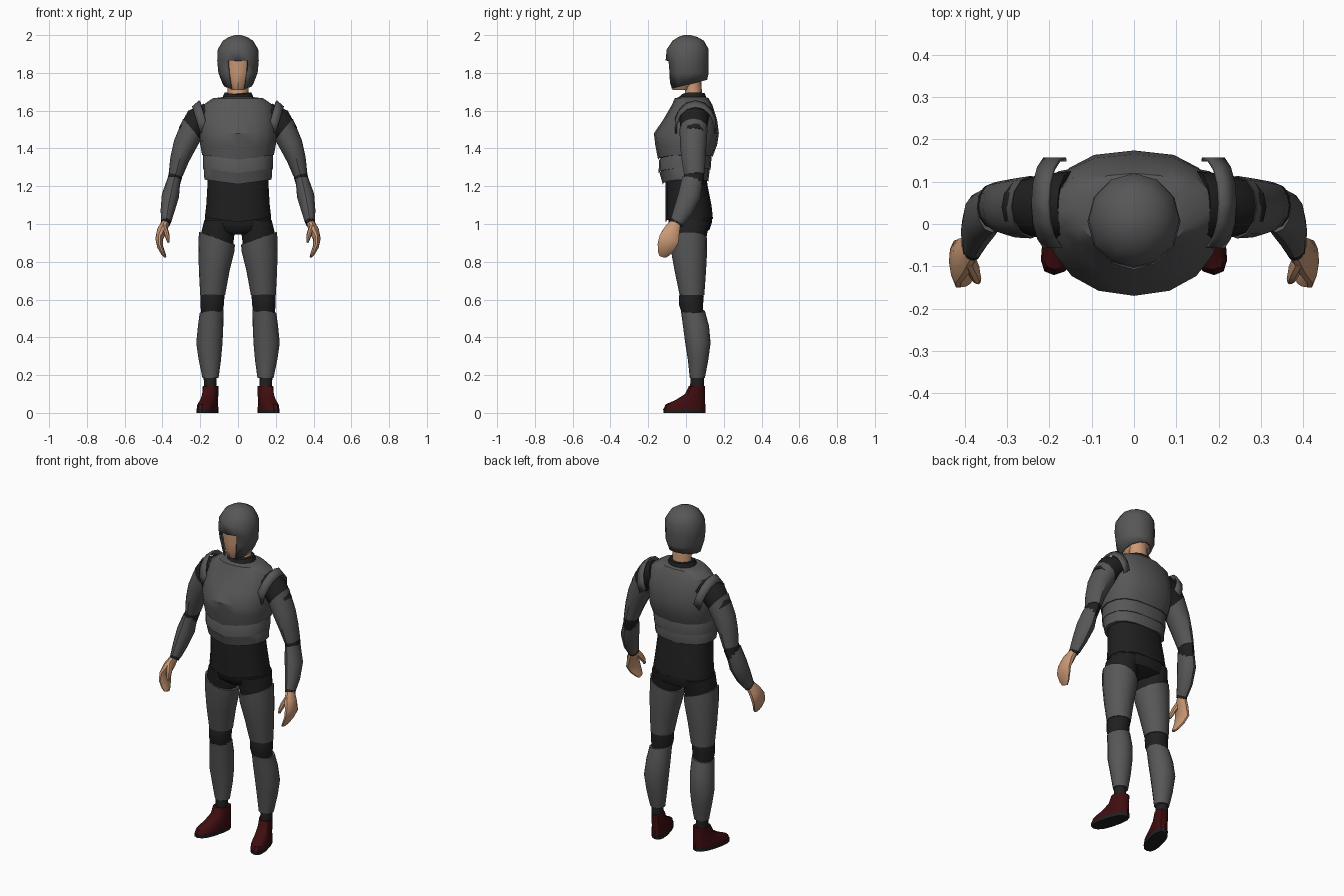
import bpy, bmesh, math
from mathutils import Vector

if "Cube" in bpy.data.objects:
    bpy.data.objects.remove(bpy.data.objects["Cube"])


def material(name, rgb):
    m = bpy.data.materials.new(name)
    m.diffuse_color = (*rgb, 1)
    m.use_nodes = True
    m.node_tree.nodes["Principled BSDF"].inputs["Base Color"].default_value = m.diffuse_color
    return m


GREY = material("armor_grey", (0.095, 0.095, 0.095))
DARK = material("cloth_black", (0.014, 0.014, 0.014))
RED = material("boot_red", (0.05, 0.004, 0.005))
SKIN = material("skin", (0.6, 0.32, 0.18))


def finish(name, bm, mat, mirror=False, thick=0):
    bmesh.ops.recalc_face_normals(bm, faces=bm.faces)
    me = bpy.data.meshes.new(name)
    bm.to_mesh(me)
    bm.free()
    ob = bpy.data.objects.new(name, me)
    bpy.context.collection.objects.link(ob)
    me.materials.append(mat)
    if thick:
        s = ob.modifiers.new("thickness", 'SOLIDIFY')
        s.thickness = thick
    if mirror:
        ob.modifiers.new("mirror", 'MIRROR')
    return ob


def skin_rings(rings, cap_start=True, cap_end=True):
    """Bridge lists of points into a closed tube."""
    bm = bmesh.new()
    vs = [[bm.verts.new(p) for p in r] for r in rings]
    n = len(vs[0])
    for a, b in zip(vs, vs[1:]):
        for i in range(n):
            j = (i + 1) % n
            bm.faces.new((a[i], a[j], b[j], b[i]))
    if cap_start:
        bm.faces.new(vs[0])
    if cap_end:
        bm.faces.new(vs[-1])
    return bm


def stack(rings, n=16, ef=1.0, eb=1.0, skew=0.0):
    """Horizontal rings: z, x0, x1, y_front, y_back, [x tilt, y tilt, front dip]."""
    out = []
    for r in rings:
        z, x0, x1, yf, yb, tx, ty, dip = (list(r) + [0, 0, 0])[:8]
        cx, cy, hx, hy = (x0 + x1) / 2, (yf + yb) / 2, (x1 - x0) / 2, (yb - yf) / 2
        pts = []
        for i in range(n):
            a = 2 * math.pi * i / n
            s, c = math.sin(a), -math.cos(a)      # first point faces front
            e = ef if c < 0 else eb
            s = math.copysign(abs(s) ** e, s) if abs(s) > 1e-6 else 0
            c = math.copysign(abs(c) ** e, c) if abs(c) > 1e-6 else 0
            y = cy + hy * c
            drop = dip * (1 - abs(s)) * (1 if c < 0 else 0.4)
            pts.append((cx + hx * s - skew * (y - 0.05), y, z + tx * s + ty * c - drop))
        out.append(pts)
    return out


def limb(path, n=12, start=None):
    """Rings square to a path of x, y, z, side radius, depth radius."""
    pts = [Vector(p[:3]) for p in path]
    out = []
    for k, p in enumerate(path):
        t = pts[min(k + 1, len(pts) - 1)] - pts[max(k - 1, 0)]
        if k == 0 and start:
            t = Vector(start)
        t.normalize()
        v = Vector((0, 1, 0))
        v = (v - t * v.dot(t)).normalized()
        u = v.cross(t)
        out.append([pts[k] + u * p[3] * math.cos(2 * math.pi * i / n)
                    + v * p[4] * math.sin(2 * math.pi * i / n) for i in range(n)])
    return out


def body(rows):
    """Symmetric rings: z, half width, y_front, y_back, [dip]."""
    return [(r[0], -r[1], r[1], r[2], r[3], 0, 0, r[4] if len(r) > 4 else 0) for r in rows]


# Helmet with the face opening cut from the two front columns
bm = skin_rings(stack(body([(1.865, .11, -.108, .12), (1.925, .107, -.102, .12),
                            (1.97, .08, -.072, .095), (1.99, .048, -.04, .06), (2.0, .015, -.01, .025)])[::-1]
                      + [(1.80, -.104, .104, -.102, .12),
                         (1.738, -.08, .08, -.09, .112, 0, .025)], n=12), cap_end=False)
gap = [f for f in bm.faces if len(f.verts) == 4 and f.calc_center_median().z < 1.86
       and f.calc_center_median().y < -.03 and abs(f.calc_center_median().x) < .035]
bmesh.ops.delete(bm, geom=gap, context='FACES')
finish("helmet", bm, GREY, thick=.01)

# Head and neck
finish("face", skin_rings(stack(body([(1.71, .035, -.07, .03), (1.745, .06, -.085, .07),
       (1.80, .085, -.088, .1), (1.89, .09, -.09, .1)]), n=12)), SKIN)
finish("neck", skin_rings(stack(body([(1.64, .062, -.02, .09), (1.69, .055, -.005, .085),
       (1.77, .055, -.01, .08)]), n=12)), SKIN)
finish("collar", skin_rings(stack(body([(1.63, .095, -.05, .115), (1.675, .08, -.035, .105),
       (1.697, .07, -.025, .1, .015)]), n=16)), DARK)

# Torso armor
finish("chest_plate", skin_rings(stack(body([
    (1.672, .08, -.035, .105), (1.665, .135, -.06, .12), (1.63, .185, -.075, .14),
    (1.55, .2, -.122, .165), (1.48, .203, -.17, .174), (1.42, .2, -.163, .165),
    (1.365, .19, -.148, .14, .025)]), ef=.92, eb=.8)), GREY)
finish("upper_belly_band", skin_rings(stack(body([
    (1.375, .18, -.135, .13, .025), (1.36, .186, -.143, .135, .025),
    (1.295, .185, -.145, .13, .025)]), ef=.92, eb=.8)), GREY)
finish("lower_belly_band", skin_rings(stack(body([
    (1.31, .175, -.13, .12, .025), (1.295, .182, -.14, .125, .025),
    (1.235, .178, -.123, .118, .025)]), ef=.92, eb=.8)), GREY)

# Jacket hem and hips
finish("jacket", skin_rings(stack(body([
    (1.27, .16, -.105, .105), (1.2, .162, -.108, .115), (1.1, .168, -.108, .135),
    (1.035, .176, -.108, .143, .025)]), ef=.9, eb=.85)), DARK)
finish("hips", skin_rings(stack(body([
    (1.06, .168, -.095, .135), (1.01, .178, -.092, .138), (.97, .17, -.08, .125),
    (.945, .08, -.05, .08)]), ef=.9, eb=.85)), DARK)

# Legs
finish("upper_leg", skin_rings(stack([
    (1.02, .025, .178, -.088, .13), (.95, .018, .196, -.08, .112),
    (.87, .028, .196, -.07, .1)])), DARK, True)
finish("thigh_armor", skin_rings(stack([
    (.925, .016, .207, -.085, .112, .034), (.86, .02, .21, -.08, .112, .01),
    (.75, .045, .207, -.06, .106), (.625, .068, .2, -.034, .097)])), GREY, True)
finish("knee", skin_rings(stack([
    (.65, .075, .193, -.03, .09), (.615, .072, .199, -.037, .094),
    (.57, .075, .199, -.036, .09), (.52, .084, .194, -.02, .09)])), DARK, True)
finish("shin_armor", skin_rings(stack([
    (.54, .078, .203, -.027, .1, -.01), (.46, .078, .212, -.016, .122),
    (.37, .082, .221, -.004, .13), (.28, .09, .208, .01, .118),
    (.185, .103, .188, .02, .1)])), GREY, True)
finish("ankle", skin_rings(stack([
    (.2, .115, .182, .026, .094), (.125, .115, .18, .02, .094)], n=12)), DARK, True)

# Boots with toes turned out, on thin soles
finish("boot", skin_rings(stack([
    (.142, .108, .186, .015, .1), (.1, .106, .186, -.005, .1), (.068, .104, .188, -.055, .1),
    (.045, .102, .192, -.108, .102), (.018, .1, .194, -.12, .103)],
    n=14, ef=.8, eb=.8, skew=.25)), RED, True)
finish("sole", skin_rings(stack([
    (.02, .099, .195, -.121, .104), (0, .1, .194, -.119, .102)],
    n=14, ef=.8, eb=.8, skew=.25)), DARK, True)

# Arms
finish("shoulder_joint", skin_rings(limb([
    (.15, .045, 1.575, .07, .08), (.215, .042, 1.545, .073, .076),
    (.262, .04, 1.475, .062, .066)], start=(.1, 0, -.05))), DARK, True)
finish("upper_arm_armor", skin_rings(limb([
    (.243, .04, 1.502, .073, .074), (.281, .038, 1.42, .062, .07),
    (.31, .04, 1.34, .05, .063), (.33, .045, 1.262, .038, .054)],
    start=(.1, 0, -.085))), GREY, True)
finish("elbow", skin_rings(limb([
    (.325, .045, 1.29, .034, .05), (.333, .043, 1.25, .037, .054),
    (.345, .035, 1.2, .034, .05)])), DARK, True)
finish("forearm_armor", skin_rings(limb([
    (.338, .035, 1.24, .034, .056), (.358, .018, 1.15, .046, .06),
    (.373, -.015, 1.07, .037, .052), (.381, -.048, 1.012, .027, .037)])), GREY, True)
finish("wrist_cuff", skin_rings(limb([
    (.379, -.042, 1.025, .024, .034), (.384, -.055, 1.0, .025, .036)])), DARK, True)

# Hands: palm running into curled fingers, plus a thumb
finish("hand", skin_rings(limb([
    (.385, -.055, 1.005, .022, .03), (.402, -.075, .965, .027, .045),
    (.418, -.09, .92, .02, .056), (.412, -.105, .88, .016, .05),
    (.396, -.117, .845, .012, .034), (.386, -.123, .828, .007, .02)], n=10)), SKIN, True)
finish("thumb", skin_rings(limb([
    (.39, -.085, .985, .014, .022), (.378, -.112, .95, .014, .02),
    (.372, -.128, .925, .011, .015), (.368, -.135, .903, .006, .008)], n=8)), SKIN, True)

# Flared shoulder plates arching over the arms
bm = bmesh.new()
rows = []
for i in range(9):
    a = math.radians(-12 + 204 * i / 8)
    s, c = math.sin(a), math.cos(a)
    p = Vector((.168 + .037 * s, .05 - .11 * c, 1.535 + .12 * s))
    rows.append((bm.verts.new(p), bm.verts.new(p + Vector((.038, 0, -.032)))))
for (a, b), (c, d) in zip(rows, rows[1:]):
    bm.faces.new((a, b, d, c))
finish("shoulder_plate", bm, GREY, True, .01)

# Smooth shading with crisp plate edges
for ob in bpy.data.objects:
    ob.select_set(True)
    bpy.context.view_layer.objects.active = ob
bpy.ops.object.shade_smooth_by_angle(angle=math.radians(35))
